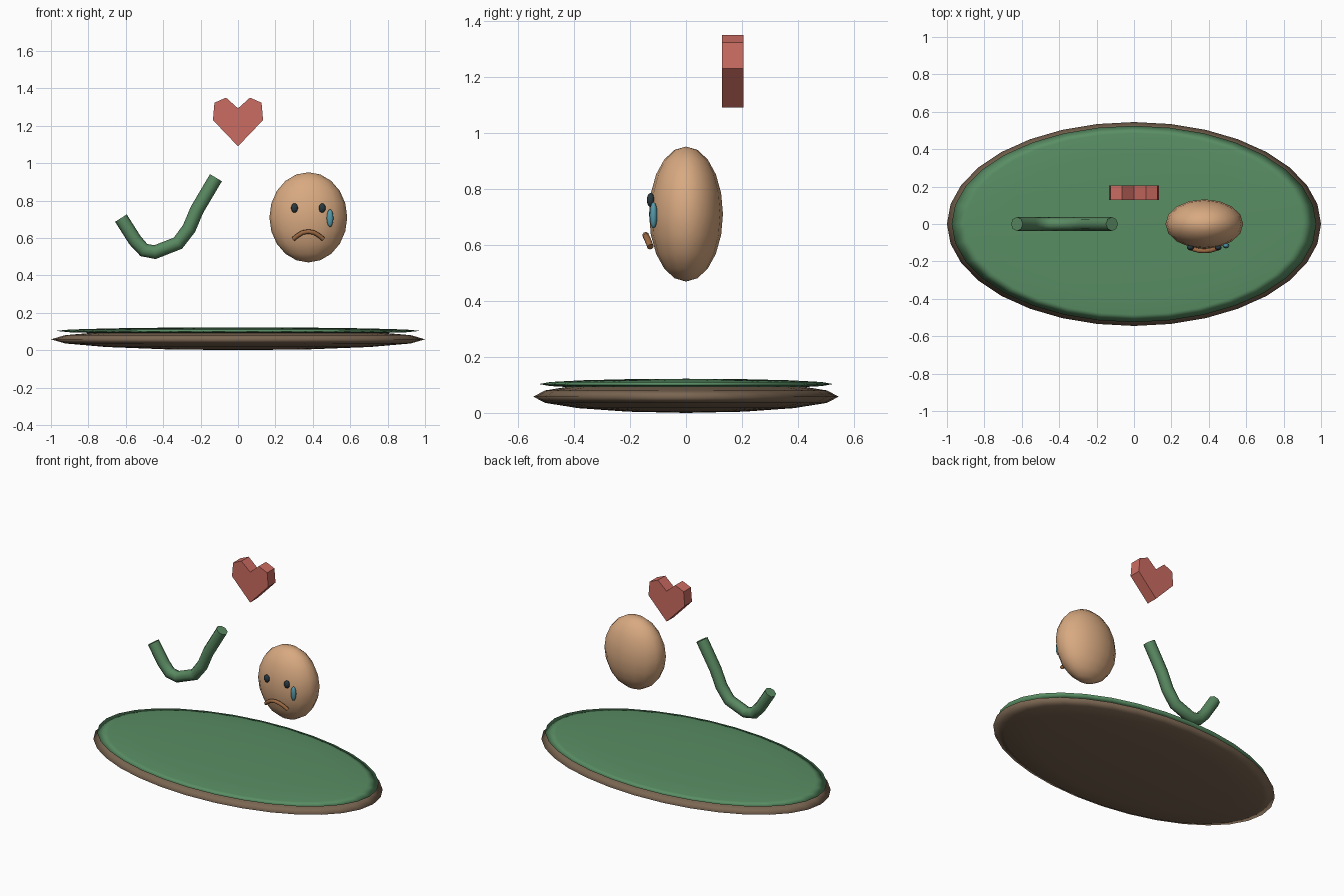
import bpy, bmesh, math

if "Cube" in bpy.data.objects:
    bpy.data.objects.remove(bpy.data.objects["Cube"])


def finish(obj, name, color, smooth=True):
    obj.name = name
    mat = bpy.data.materials.new(name + "_material")
    mat.diffuse_color = (*color, 1)
    mat.use_nodes = True
    mat.node_tree.nodes["Principled BSDF"].inputs["Base Color"].default_value = mat.diffuse_color
    obj.data.materials.append(mat)
    for p in obj.data.polygons:
        p.use_smooth = smooth
    return obj


def ellipsoid(name, loc, radii, color, seg=16, rings=8):
    bpy.ops.mesh.primitive_uv_sphere_add(segments=seg, ring_count=rings, radius=1, location=loc)
    obj = bpy.context.object
    obj.scale = radii
    bpy.ops.object.transform_apply(location=False, rotation=False, scale=True)
    return finish(obj, name, color)


def tube(name, pts, radius, color):
    curve = bpy.data.curves.new(name, 'CURVE')
    curve.dimensions = '3D'
    curve.bevel_depth = radius
    curve.bevel_resolution = 2
    curve.use_fill_caps = True
    s = curve.splines.new('POLY')
    s.points.add(len(pts) - 1)
    for p, co in zip(s.points, pts):
        p.co = (*co, 1)
    obj = bpy.data.objects.new(name, curve)
    bpy.context.collection.objects.link(obj)
    bpy.ops.object.select_all(action='DESELECT')
    obj.select_set(True)
    bpy.context.view_layer.objects.active = obj
    bpy.ops.object.convert(target='MESH')
    obj = finish(bpy.context.object, name, color)
    bpy.ops.object.shade_smooth_by_angle(angle=math.radians(65))
    return obj


# Oval ground: soil with a grass layer on top
ellipsoid("soil_base", (0, 0, 0.058), (1.0, 0.545, 0.058), (0.198, 0.133, 0.084), 32, 8)
ellipsoid("grass_top", (0, 0, 0.103), (0.975, 0.525, 0.019), (0.10, 0.27, 0.127), 32, 8)

# Floating bent stem
stem = [(-0.626, 0.706), (-0.551, 0.588), (-0.503, 0.535), (-0.444, 0.524),
        (-0.321, 0.572), (-0.262, 0.65), (-0.219, 0.751), (-0.118, 0.922)]
tube("bent_stem", [(x, 0, z) for x, z in stem], 0.037, (0.10, 0.25, 0.12))

# Head with eyes and tear
HX = 0.376
ellipsoid("head", (HX, 0, 0.71), (0.208, 0.132, 0.241), (0.69, 0.40, 0.22), 16, 10)
for side, label in ((-1, "left"), (1, "right")):
    ellipsoid("eye_" + label, (HX + side * 0.074, -0.126, 0.76), (0.019, 0.014, 0.025),
              (0.022, 0.04, 0.05), 10, 8)
ellipsoid("tear", (0.492, -0.116, 0.706), (0.018, 0.014, 0.047), (0.09, 0.32, 0.40), 12, 8)

# Frowning mouth
half = [(0.081, -0.127, 0.593), (0.058, -0.134, 0.612), (0.03, -0.142, 0.629)]
mouth = [(HX - x, y, z) for x, y, z in half] + [(HX, -0.144, 0.634)]
mouth += [(HX + x, y, z) for x, y, z in reversed(half)]
tube("mouth", mouth, 0.012, (0.33, 0.14, 0.055))

# Extruded heart
side = [(0.134, 1.23), (0.126, 1.323), (0.064, 1.35)]
outline = [(0, 1.09)] + side + [(0, 1.293)] + [(-x, z) for x, z in reversed(side)]
bm = bmesh.new()
face = bm.faces.new([bm.verts.new((x, 0.128, z)) for x, z in outline])
ext = bmesh.ops.extrude_face_region(bm, geom=[face], use_keep_orig=True)
bmesh.ops.translate(bm, vec=(0, 0.077, 0),
                    verts=[g for g in ext["geom"] if isinstance(g, bmesh.types.BMVert)])
bmesh.ops.recalc_face_normals(bm, faces=bm.faces)
mesh = bpy.data.meshes.new("heart")
bm.to_mesh(mesh)
bm.free()
heart = bpy.data.objects.new("heart", mesh)
bpy.context.collection.objects.link(heart)
finish(heart, "heart", (0.60, 0.15, 0.12), smooth=False)
